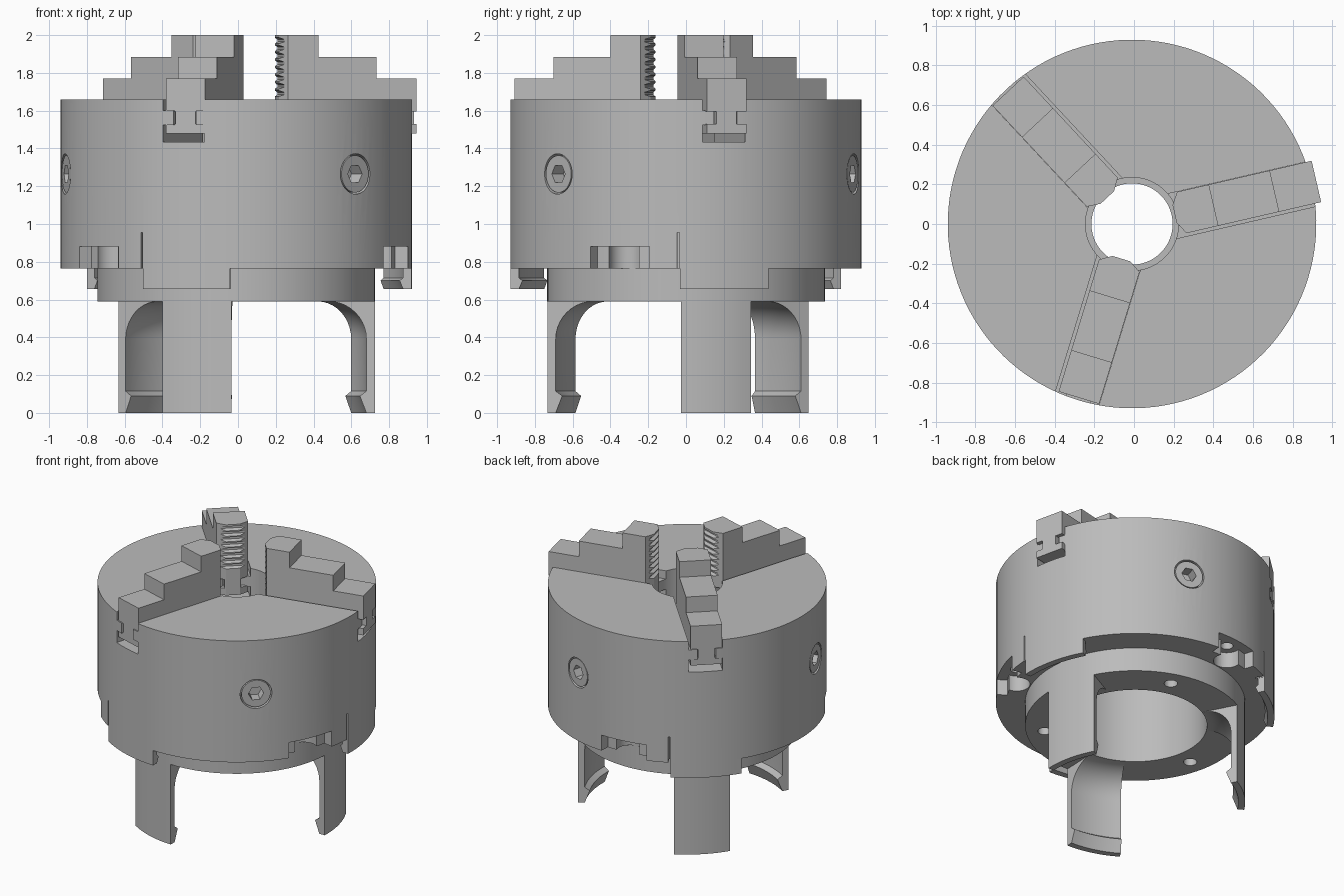
import bpy, bmesh, math
from mathutils import Matrix, Vector

if "Cube" in bpy.data.objects:
    bpy.data.objects.remove(bpy.data.objects["Cube"])

AXIS = Matrix.Translation((-0.01, 0, 0))
JAW_ANGLES = {"right": 13, "back": 133, "front": 253}

steel = bpy.data.materials.new("grey_steel")
steel.use_nodes = True
steel.diffuse_color = (0.5, 0.5, 0.5, 1)
steel.node_tree.nodes["Principled BSDF"].inputs["Base Color"].default_value = (0.5, 0.5, 0.5, 1)


def finish(name, bm, angle):
    bmesh.ops.recalc_face_normals(bm, faces=bm.faces)
    bm.transform(AXIS @ Matrix.Rotation(math.radians(angle), 4, "Z"))
    mesh = bpy.data.meshes.new(name)
    bm.to_mesh(mesh)
    bm.free()
    mesh.materials.append(steel)
    obj = bpy.data.objects.new(name, mesh)
    bpy.context.collection.objects.link(obj)
    return obj


def sweep(name, profile, start, span, steps):
    """Turn a closed (radius, z) profile about the chuck axis."""
    bm = bmesh.new()
    full = span == 360
    rings = []
    for i in range(steps if full else steps + 1):
        a = math.radians(start + span * i / steps)
        rings.append([bm.verts.new((r * math.cos(a), r * math.sin(a), z)) for r, z in profile])
    n = len(profile)
    for i in range(steps):
        p, q = rings[i], rings[(i + 1) % len(rings)]
        for j in range(n):
            k = (j + 1) % n
            bm.faces.new((p[j], p[k], q[k], q[j]))
    if not full:
        bm.faces.new(rings[0])
        bm.faces.new(rings[-1])
    return finish(name, bm, 0)


def prism(name, points, low, high, place, angle=0):
    """Extrude a flat outline; place(u, v, w) sets its plane."""
    bm = bmesh.new()
    a, b = ([bm.verts.new(place(u, v, w)) for u, v in points] for w in (low, high))
    bm.faces.new(a)
    bm.faces.new(b)
    for i in range(len(a)):
        j = (i + 1) % len(a)
        bm.faces.new((a[i], a[j], b[j], b[i]))
    return finish(name, bm, angle)


def along_r(u, v, w):       # outline across the jaw, run along the radius
    return (w, u, v)


def across(u, v, w):        # outline in radius and height, run sideways
    return (u, w, v)


def upward(u, v, w):        # plan outline, run upward
    return (u, v, w)


def circle(cx, cy, r, n):
    return [(cx + r * math.cos(math.tau * i / n), cy + r * math.sin(math.tau * i / n))
            for i in range(n)]


def rect(u0, u1, v0, v1):
    return [(u0, v0), (u1, v0), (u1, v1), (u0, v1)]


def combine(obj, tool, operation="DIFFERENCE"):
    tool.hide_render = True
    mod = obj.modifiers.new("shape", "BOOLEAN")
    mod.operation, mod.solver, mod.object = operation, "EXACT", tool
    bpy.context.view_layer.objects.active = obj
    bpy.ops.object.modifier_apply(modifier=mod.name)
    bpy.data.objects.remove(tool)


def tee(left, right, neck, bottom, foot, shoulder, top):
    return [(left, bottom), (right, bottom), (right, foot), (neck, foot), (neck, shoulder),
            (right, shoulder), (right, top), (left, top), (left, shoulder),
            (-neck, shoulder), (-neck, foot), (left, foot)]


# Turned body with mounting ring and stepped bore
body = sweep("chuck_body", [
    (0.235, 1.66), (0.93, 1.66), (0.93, 0.765), (0.735, 0.765), (0.735, 0.59),
    (0.48, 0.59), (0.48, 1.2), (0.205, 1.2), (0.205, 1.35), (0.235, 1.35)], -2, 360, 120)
parts = [body]

for side, angle in JAW_ANGLES.items():
    # T-slot for the jaw
    combine(body, prism("slot_cutter", tee(-0.122, 0.108, 0.062, 1.435, 1.525, 1.6, 1.75),
                        0.1, 1.1, along_r, angle))
    # Slit beside the clip
    combine(body, prism("slit_cutter", rect(0.87, 1.0, 0.6, 0.955),
                        -0.006, 0.006, across, angle - 15.5))
    # Scalloped pocket with a bolt hole
    combine(body, sweep("pocket_cutter", rect(0.86, 1.0, 0.7, 0.88), angle - 46, 21, 7))
    combine(body, prism("scallop_cutter", circle(0.83, 0, 0.09, 32), 0.7, 0.88, upward, angle - 35.5))
    combine(body, prism("bolt_hole_cutter", circle(0.83, 0, 0.042, 24), 0.8, 1.0, upward, angle - 35.5))
    # Bolt hole in the mounting ring
    combine(body, prism("ring_hole_cutter", circle(0.61, 0, 0.045, 24), 0.5, 0.75, upward, angle + 60))
    # Key socket
    combine(body, prism("key_bore_cutter", circle(0, 1.265, 0.107, 48), 0.8, 1.0, along_r, angle + 60))
    key = prism(side + "_key_socket", circle(0, 1.265, 0.098, 48), 0.78, 0.923, along_r, angle + 60)
    combine(key, prism("hex_cutter", circle(0, 1.265, 0.052, 6), 0.84, 1.0, along_r, angle + 60))
    parts.append(key)

    # Stepped jaw with a serrated gripping edge
    shift = 0.038 if side == "right" else 0
    tip = 0.183 + shift
    teeth = []
    for i in range(8):
        z = 1.675 + i * 0.04
        teeth += [(tip, z), (tip + 0.022, z + 0.01), (tip + 0.022, z + 0.022), (tip, z + 0.032)]
    outer = 0.917 + shift
    profile = [(tip, 1.48)] + teeth + [
        (tip, 2.0), (0.385 + shift, 2.0), (0.385 + shift, 1.885), (0.7 + shift, 1.885),
        (0.7 + shift, 1.77), (outer, 1.77), (outer, 1.48)]
    jaw = prism(side + "_jaw", profile, -0.2, 0.2, across, angle)
    combine(jaw, prism("jaw_section", tee(-0.107, 0.107, 0.055, 1.4, 1.53, 1.595, 2.1),
                       0, 1.2, along_r, angle), "INTERSECT")
    combine(jaw, prism("jaw_plan", [
        (tip - 0.001, -0.045), (tip + 0.045, -0.12), (1.2, -0.12), (1.2, 0.12),
        (tip + 0.045, 0.12), (tip - 0.001, 0.045)], 1.3, 2.2, upward, angle), "INTERSECT")
    parts.append(jaw)

    # Long leg: curved root, thin wall and hooked foot
    root = [(0.49 + 0.2 * math.sin(t), 0.39 + 0.2 * math.cos(t))
            for t in (math.pi / 2 * i / 10 for i in range(11))]
    parts.append(sweep(side + "_leg", [(0.735, 0.59)] + root + [
        (0.69, 0.115), (0.655, 0.09), (0.69, 0.0), (0.735, 0.0)], angle - 15, 30, 10))

    # Short outer clip with a hooked lip
    parts.append(sweep(side + "_clip", [
        (0.93, 0.765), (0.885, 0.765), (0.885, 0.715), (0.866, 0.7),
        (0.885, 0.655), (0.93, 0.655)], angle - 15, 30, 10))

# Smooth turned surfaces, crisp machined edges
bpy.ops.object.select_all(action="DESELECT")
for obj in parts:
    obj.select_set(True)
bpy.context.view_layer.objects.active = body
bpy.ops.object.shade_smooth_by_angle(angle=math.radians(25))
